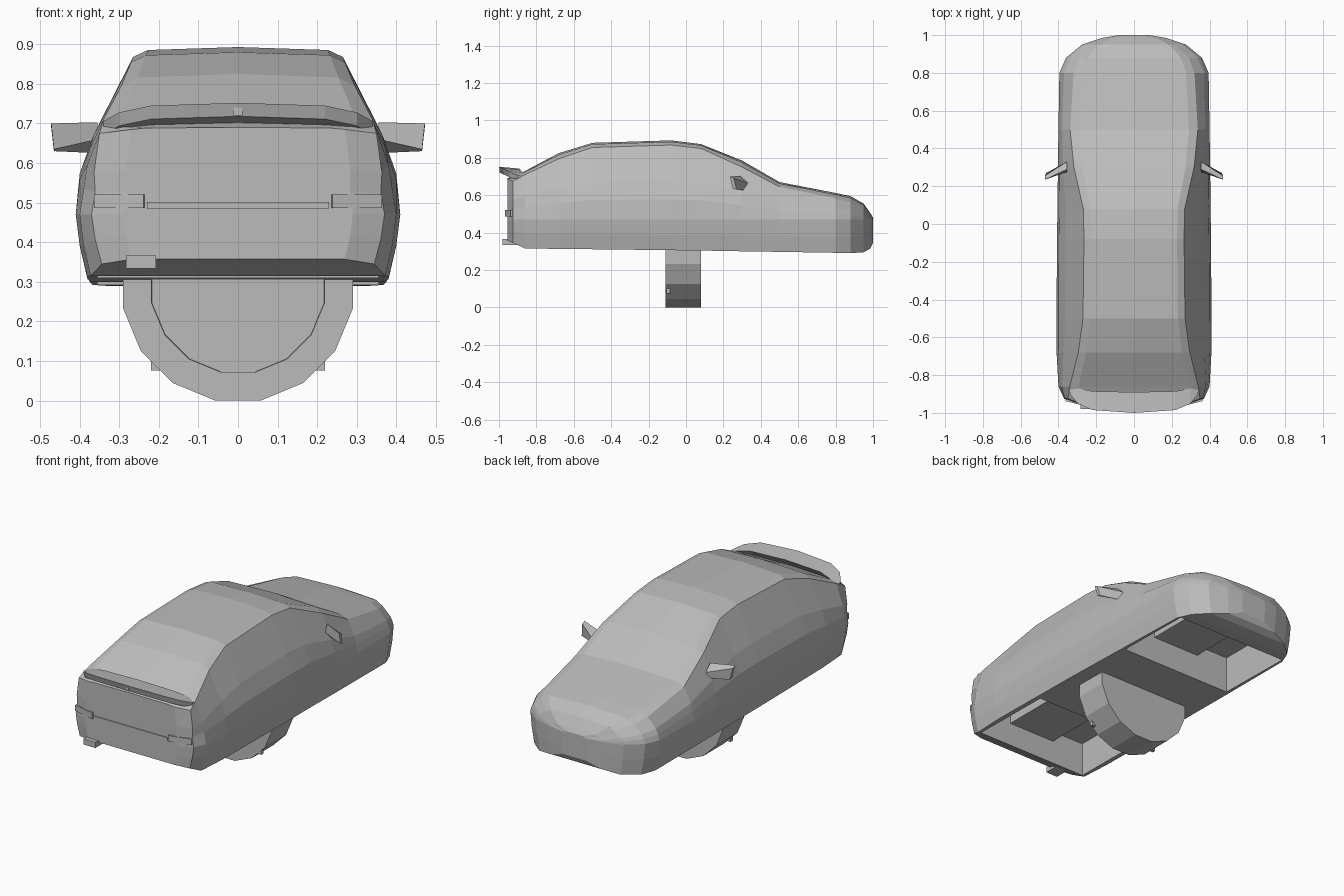
import bpy
import bmesh
import math
from mathutils import Matrix

cube = bpy.data.objects.get("Cube")
if cube:
    bpy.data.objects.remove(cube, do_unlink=True)

grey = bpy.data.materials.new("plain_grey")
grey.use_nodes = True
COLOUR = (0.5, 0.5, 0.5, 1)
grey.diffuse_color = COLOUR
grey.node_tree.nodes["Principled BSDF"].inputs["Base Color"].default_value = COLOUR


def finish(name, bm):
    """Turn a bmesh into a flat-shaded grey object."""
    bmesh.ops.recalc_face_normals(bm, faces=bm.faces)
    mesh = bpy.data.meshes.new(name)
    bm.to_mesh(mesh)
    bm.free()
    mesh.materials.append(grey)
    obj = bpy.data.objects.new(name, mesh)
    bpy.context.collection.objects.link(obj)
    return obj


def box(name, centre, size, turn=0):
    bm = bmesh.new()
    place = Matrix.Translation(centre) @ Matrix.Rotation(turn, 4, "Z") @ Matrix.Diagonal((*size, 1))
    bmesh.ops.create_cube(bm, size=1, matrix=place)
    return finish(name, bm)


def span_box(name, x, y, z):
    """Box given by its low and high limits on each axis."""
    return box(name, [sum(r) / 2 for r in (x, y, z)], [r[1] - r[0] for r in (x, y, z)])


def loft(name, rings):
    """Join closed rings of equal length and cap both ends."""
    bm = bmesh.new()
    loops = [[bm.verts.new(p) for p in ring] for ring in rings]
    for a, b in zip(loops, loops[1:]):
        for i in range(len(a)):
            j = (i + 1) % len(a)
            bm.faces.new((a[i], a[j], b[j], b[i]))
    bm.faces.new(loops[0])
    bm.faces.new(loops[-1])
    return finish(name, bm)


# Body shell: y, half width, floor height, roof edge x, roof edge z, top z
stations = [
    (-0.955, 0.29, 0.357, 0.27, 0.685, 0.69),
    (-0.925, 0.37, 0.345, 0.35, 0.675, 0.70),
    (-0.86, 0.40, 0.315, 0.34, 0.71, 0.73),
    (-0.68, 0.41, 0.313, 0.295, 0.795, 0.825),
    (-0.5, 0.41, 0.311, 0.27, 0.855, 0.88),
    (-0.08, 0.408, 0.306, 0.265, 0.868, 0.893),
    (0.08, 0.405, 0.304, 0.268, 0.85, 0.873),
    (0.3, 0.403, 0.3, 0.318, 0.75, 0.785),
    (0.5, 0.40, 0.297, 0.338, 0.645, 0.67),
    (0.8, 0.395, 0.292, 0.32, 0.583, 0.612),
    (0.88, 0.36, 0.29, 0.29, 0.562, 0.595),
    (0.95, 0.275, 0.295, 0.215, 0.53, 0.555),
    (0.985, 0.17, 0.315, 0.14, 0.487, 0.505),
    (1.0, 0.08, 0.345, 0.06, 0.475, 0.48),
]
CREASE = 0.47


def body_ring(y, w, floor, edge_x, edge_z, top):
    rise = edge_z - CREASE
    half = [
        (0.93 * w, floor),
        (0.975 * w, (floor + CREASE) / 2),
        (w, CREASE),
        (0.975 * w, CREASE + 0.27 * rise),
        (edge_x + 0.68 * (w - edge_x), CREASE + 0.52 * rise),
        (edge_x, edge_z),
        (0.86 * edge_x, edge_z + 0.7 * (top - edge_z)),
    ]
    mirrored = [(-x, z) for x, z in reversed(half)]
    return [(x, y, z) for x, z in half + [(0, top)] + mirrored]


body = loft("car_body", [body_ring(*s) for s in stations])

# Open wells under both axles: shallower in the middle, deep out to the skin
for y in ((0.35, 0.815), (-0.855, -0.36)):
    cutters = [span_box("well_cutter", (-0.16, 0.16), y, (0.2, 0.45))]
    for x in ((-0.355, -0.15), (0.15, 0.355)):
        cutters.append(span_box("well_cutter", x, y, (0.2, 0.51)))
    for cutter in cutters:
        cutter.hide_render = True
        cut = body.modifiers.new("well", "BOOLEAN")
        cut.operation = "DIFFERENCE"
        cut.solver = "EXACT"
        cut.object = cutter
        bpy.context.view_layer.objects.active = body
        bpy.ops.object.modifier_apply(modifier=cut.name)
        bpy.data.objects.remove(cutter, do_unlink=True)

# Boot spoiler: swept wedge, x, rear y, front y, rear z
wing = [(0, -1.0, -0.89, 0.752), (0.22, -0.985, -0.885, 0.745),
        (0.3, -0.95, -0.87, 0.728), (0.34, -0.9, -0.85, 0.706)]
wing = [(-x, *rest) for x, *rest in reversed(wing[1:])] + wing
loft("boot_spoiler", [
    [(x, rear, z), (x, front, z - 0.01), (x, front - 0.03, z - 0.05), (x, rear + 0.01, z - 0.034)]
    for x, rear, front, z in wing
])
box("high_brake_light", (0, -0.975, 0.73), (0.022, 0.045, 0.02))

# Rear panel details
box("rear_trim_bar", (0, -0.955, 0.493), (0.46, 0.01, 0.016))
for side, label in ((1, "left"), (-1, "right")):
    box(label + "_tail_light", (side * 0.3, -0.948, 0.503), (0.13, 0.01, 0.034),
        side * math.radians(14))
    # Wing mirror: leaning blade swept back and outward
    inner = [(0.355, 0.29, 0.703), (0.355, 0.33, 0.665), (0.355, 0.31, 0.625), (0.355, 0.275, 0.66)]
    outer = [(0.472, 0.235, 0.70), (0.472, 0.255, 0.69), (0.465, 0.27, 0.63), (0.465, 0.25, 0.635)]
    loft(label + "_mirror", [[(side * x, y, z) for x, y, z in ring] for ring in (inner, outer)])
    # Stub on each side of the wheel
    box(label + "_wheel_stub", (side * 0.2, -0.095, 0.088), (0.04, 0.02, 0.025))
box("exhaust", (-0.245, -0.94, 0.35), (0.075, 0.08, 0.032))

# Wheel slung crosswise under the floor, with a recessed hub on its front
bm = bmesh.new()
axis = Matrix.Translation((0, -0.015, 0.29)) @ Matrix.Rotation(math.pi / 2, 4, "X")
axis = axis @ Matrix.Rotation(math.pi / 16, 4, "Z")
radius = 0.29 / math.cos(math.pi / 16)
bmesh.ops.create_cone(bm, cap_ends=True, segments=16, radius1=radius, radius2=radius,
                      depth=0.19, matrix=axis)
bm.normal_update()
hub = [f for f in bm.faces if f.normal.y < -0.9]
bmesh.ops.inset_individual(bm, faces=hub, thickness=0.073)
bmesh.ops.inset_individual(bm, faces=hub, thickness=0.001, depth=-0.01)
finish("slung_wheel", bm)
